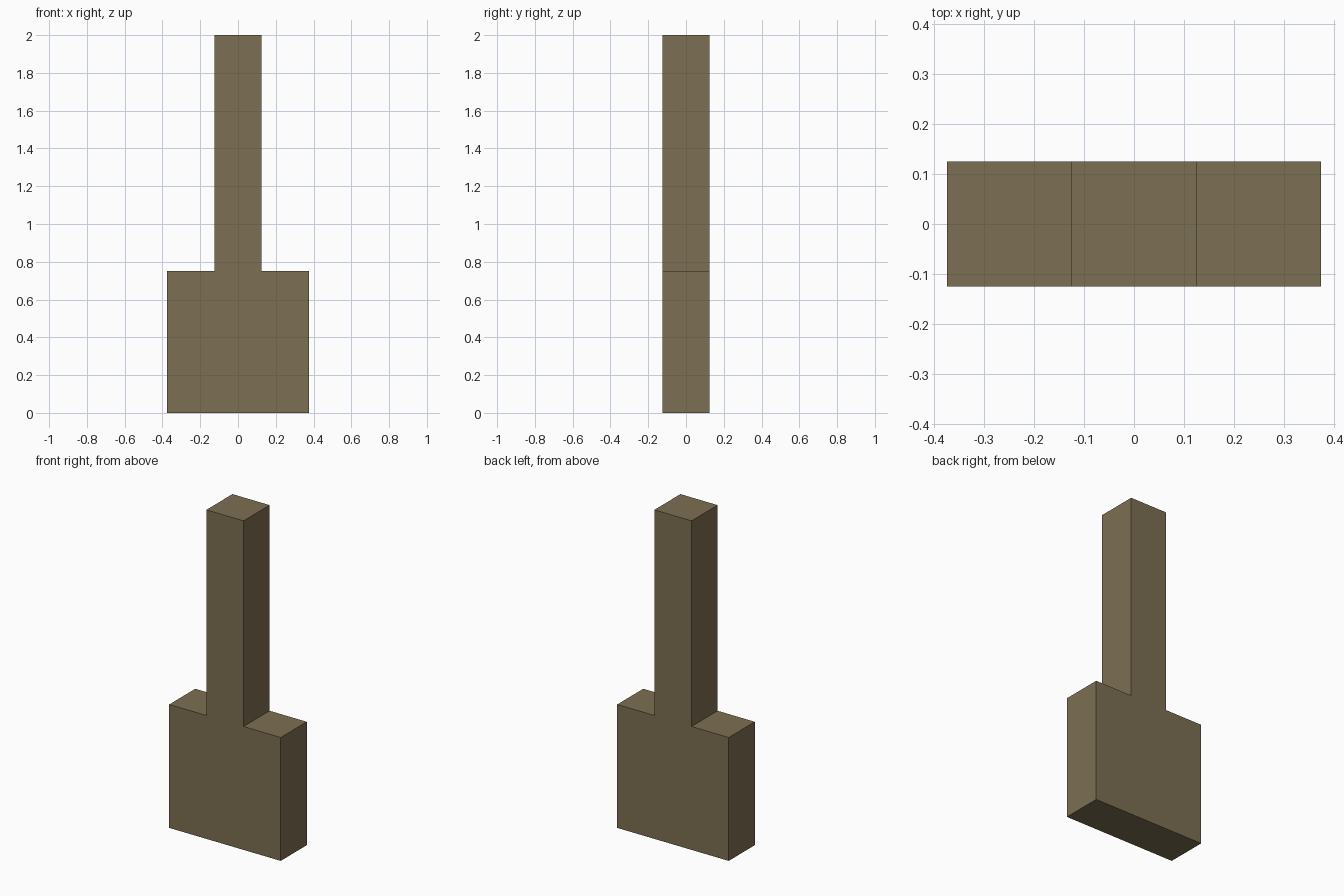
import bpy

if "Cube" in bpy.data.objects:
    bpy.data.objects.remove(bpy.data.objects["Cube"])

wood = bpy.data.materials.new("brown_wood")
wood.diffuse_color = (0.202, 0.156, 0.084, 1.0)
wood.use_nodes = True
wood.node_tree.nodes["Principled BSDF"].inputs["Base Color"].default_value = wood.diffuse_color

DEPTH = 0.25


def box(name, width, z_bottom, z_top):
    """Box centred on x and y, spanning z_bottom to z_top."""
    bpy.ops.mesh.primitive_cube_add(size=1, location=(0, 0, (z_bottom + z_top) / 2))
    obj = bpy.context.object
    obj.name = obj.data.name = name
    obj.scale = (width, DEPTH, z_top - z_bottom)
    bpy.ops.object.transform_apply(location=False, rotation=False, scale=True)
    obj.data.materials.append(wood)
    return obj


# Wide square blade at the bottom
box("blade", 0.75, 0.0, 0.75)

# Slim square handle standing on the blade
box("handle", 0.25, 0.75, 2.0)
